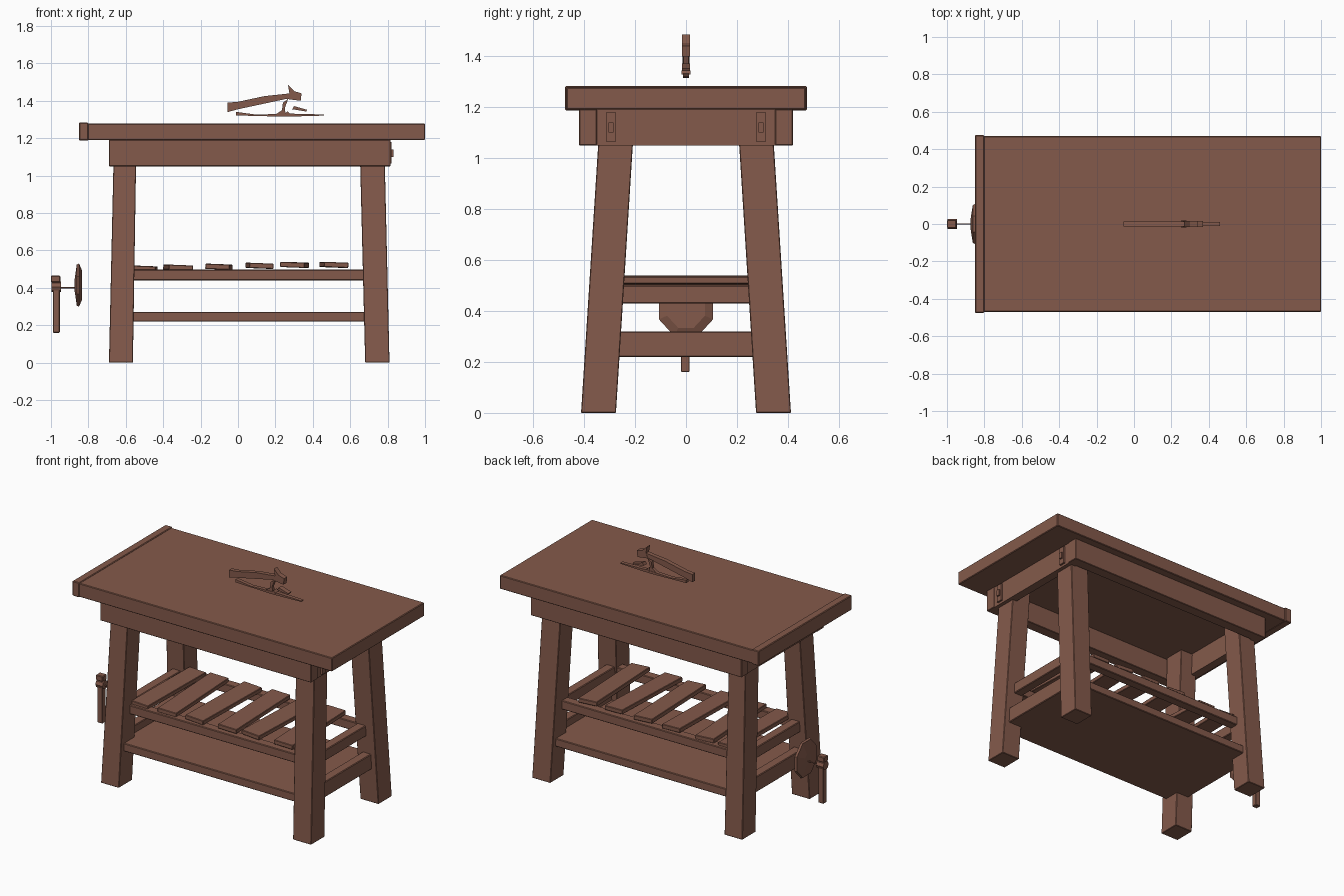
import bpy, bmesh, math, random
from mathutils import Vector, Matrix

if "Cube" in bpy.data.objects:
    bpy.data.objects.remove(bpy.data.objects["Cube"])

random.seed(4)
wood = bpy.data.materials.new("brown wood")
wood.diffuse_color = (0.231, 0.102, 0.070, 1)
wood.use_nodes = True
wood.node_tree.nodes["Principled BSDF"].inputs["Base Color"].default_value = wood.diffuse_color


def finish(name, bm, bevel=0.0):
    bmesh.ops.recalc_face_normals(bm, faces=bm.faces)
    me = bpy.data.meshes.new(name)
    bm.to_mesh(me)
    bm.free()
    me.materials.append(wood)
    ob = bpy.data.objects.new(name, me)
    bpy.context.collection.objects.link(ob)
    if bevel:
        m = ob.modifiers.new("worn edges", 'BEVEL')
        m.width, m.segments = bevel, 1
    return ob


def loft(name, rings, bevel=0.0):
    """Closed solid through matching rings of points."""
    bm = bmesh.new()
    vs = [[bm.verts.new(p) for p in r] for r in rings]
    n = len(vs[0])
    for a, b in zip(vs, vs[1:]):
        for i in range(n):
            bm.faces.new((a[i], a[(i + 1) % n], b[(i + 1) % n], b[i]))
    bm.faces.new(vs[0][::-1])
    bm.faces.new(vs[-1])
    return finish(name, bm, bevel)


def rect(x0, x1, y0, y1, z):
    return [(x0, y0, z), (x1, y0, z), (x1, y1, z), (x0, y1, z)]


def box(name, x0, x1, y0, y1, z0, z1, bevel=0.0):
    return loft(name, [rect(x0, x1, y0, y1, z0), rect(x0, x1, y0, y1, z1)], bevel)


def side_plate(name, pts, half, y=0.0):
    """Outline in x and z, given a thickness along y."""
    return loft(name, [[(x, y - half, z) for x, z in pts],
                       [(x, y + half, z) for x, z in pts]])


# Table top with a raised end cap
box("table_top", -0.81, 1.0, -0.47, 0.47, 1.19, 1.278, 0.004)
box("top_end_cap", -0.85, -0.80, -0.475, 0.475, 1.188, 1.283, 0.004)

# Apron frame under the top
for s, n in ((-1, "front"), (1, "back")):
    y0, y1 = sorted((s * 0.42, s * 0.35))
    box(n + "_apron", -0.69, 0.815, y0, y1, 1.05, 1.192, 0.003)
box("left_apron", -0.685, -0.63, -0.36, 0.36, 1.05, 1.192)
box("right_apron", 0.755, 0.81, -0.36, 0.36, 1.05, 1.192)

# Splayed legs
for s, n in ((-1, "front"), (1, "back")):
    for side, b, t in (("left", (-0.69, -0.562), (-0.663, -0.543)),
                       ("right", (0.68, 0.81), (0.65, 0.782))):
        yb = sorted((s * 0.275, s * 0.412))
        yt = sorted((s * 0.20, s * 0.336))
        loft(f"{n}_{side}_leg", [rect(*b, *yb, 0), rect(*t, *yt, 1.19)], 0.003)

# Small tenon plates on the right end of the apron
for s in (-1, 1):
    box("tenon_plate", 0.80, 0.822, s * 0.295 - 0.02, s * 0.295 + 0.02, 1.065, 1.18)
    box("tenon_peg", 0.815, 0.832, s * 0.295 - 0.01, s * 0.295 + 0.01, 1.10, 1.14)

# Lower shelf and its end rails
box("lower_shelf", -0.64, 0.76, -0.365, 0.365, 0.22, 0.272, 0.004)
box("lower_left_rail", -0.65, -0.59, -0.29, 0.29, 0.22, 0.32, 0.004)
box("lower_right_rail", 0.71, 0.77, -0.29, 0.29, 0.22, 0.32, 0.004)

# Upper shelf frame
for s, n in ((-1, "front"), (1, "back")):
    y0, y1 = sorted((s * 0.31, s * 0.25))
    box(n + "_upper_rail", -0.60, 0.71, y0, y1, 0.44, 0.497, 0.004)
box("left_upper_rail", -0.64, -0.58, -0.29, 0.29, 0.43, 0.50, 0.004)
box("right_upper_rail", 0.68, 0.74, -0.29, 0.29, 0.43, 0.50, 0.004)

# Loose slats, each slightly turned
for i, (x0, x1) in enumerate(((-0.56, -0.43), (-0.40, -0.24), (-0.175, -0.03),
                              (0.04, 0.19), (0.225, 0.38), (0.435, 0.59))):
    w = 0.13 if i else 0.12
    skew = (x1 - x0 - w) * (1 if i % 2 else -1) / 0.58
    ob = box(f"slat_{i + 1}", -w / 2, w / 2, -0.29, 0.29, -0.014, 0.014, 0.003)
    z = 0.503 + min(i, 4) * 0.005
    ob.matrix_world = (Matrix.Translation(((x0 + x1) / 2, 0, z))
                       @ Matrix.Rotation(skew, 4, 'Z') @ Matrix.Rotation(0.04, 4, 'Y'))

# Hammer above the top
side_plate("hammer_handle", [(-0.055, 1.34), (0.0, 1.355), (0.14, 1.385), (0.28, 1.415),
                             (0.28, 1.44), (0.14, 1.425), (0.0, 1.395), (-0.055, 1.39)], 0.014)
side_plate("hammer_head", [(0.26, 1.41), (0.335, 1.40), (0.34, 1.44), (0.30, 1.452),
                           (0.267, 1.485), (0.275, 1.44)], 0.016)

# Slim bladed tool below the hammer
side_plate("tool_blade", [(-0.01, 1.322), (0.25, 1.315), (0.46, 1.321), (0.46, 1.327),
                          (0.26, 1.332), (0.10, 1.326), (-0.01, 1.341)], 0.012)
side_plate("tool_grip", [(0.205, 1.33), (0.255, 1.33), (0.25, 1.36), (0.268, 1.41),
                         (0.24, 1.39), (0.235, 1.35)], 0.01)
side_plate("tool_brace", [(0.25, 1.328), (0.28, 1.328), (0.265, 1.345)], 0.018)
side_plate("tool_wedge", [(0.29, 1.355), (0.365, 1.343), (0.37, 1.352), (0.30, 1.372)], 0.016)

# Vise on the left: lens-shaped jaw, screw and hanging handle
N = 8
rings = []
for x, k in ((-0.873, 0.3), (-0.862, 0.95), (-0.85, 1.0), (-0.835, 0.7)):
    ring = []
    for i in range(N):
        a = math.tau * (i + 0.5) / N
        ring.append((x, 0.115 * k * math.cos(a), 0.415 + 0.125 * k * math.sin(a)))
    rings.append(ring)
loft("vise_jaw", rings)


def rod(name, x0, x1, r, z, n=8):
    loft(name, [[(x, r * math.cos(math.tau * i / n), z + r * math.sin(math.tau * i / n))
                 for i in range(n)] for x in (x0, x1)])


rod("vise_screw", -0.96, -0.86, 0.004, 0.40)
rod("vise_hub", -0.998, -0.947, 0.028, 0.405)
box("vise_handle", -0.99, -0.953, -0.02, 0.014, 0.16, 0.41, 0.003)
box("vise_handle_cap", -1.0, -0.95, -0.022, 0.022, 0.43, 0.465, 0.004)
